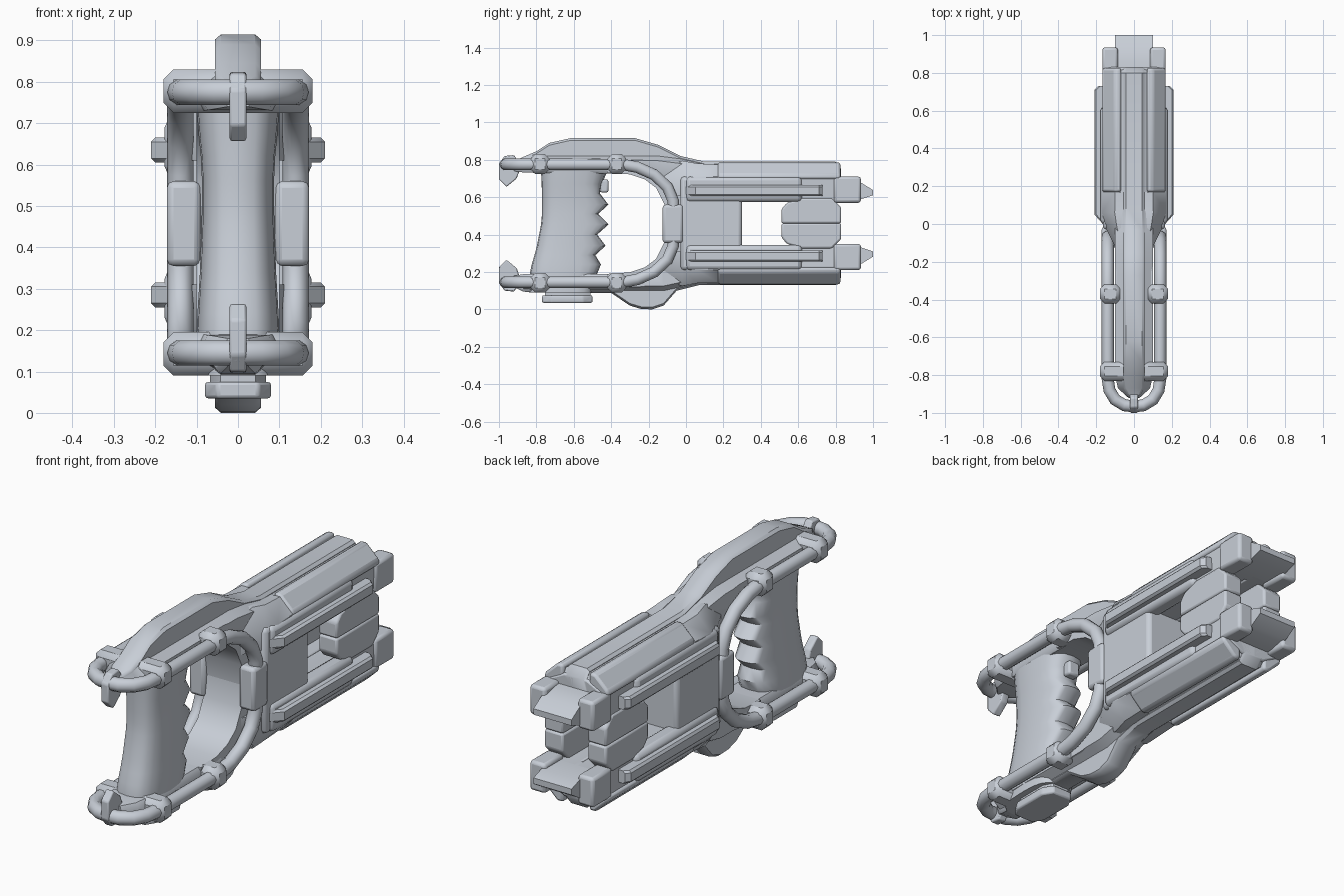
import bpy, bmesh, math

if "Cube" in bpy.data.objects:
    bpy.data.objects.remove(bpy.data.objects["Cube"])

MID = 0.46  # height of the up/down symmetry plane; all heights below are relative to it
grey = bpy.data.materials.new("pale_grey")
grey.diffuse_color = (0.58, 0.62, 0.68, 1)
grey.use_nodes = True
grey.node_tree.nodes["Principled BSDF"].inputs["Base Color"].default_value = grey.diffuse_color


def finish(ob, mirror="", bevel=0, segments=2, angle=35):
    ob.location.z = MID
    ob.data.materials.append(grey)
    if bevel:
        m = ob.modifiers.new("bevel", 'BEVEL')
        m.width, m.segments, m.limit_method = bevel, segments, 'ANGLE'
        m.angle_limit = math.radians(28)
    if mirror:
        m = ob.modifiers.new("mirror", 'MIRROR')
        m.use_axis = ("x" in mirror, False, "z" in mirror)
    bpy.ops.object.select_all(action='DESELECT')
    ob.select_set(True)
    bpy.context.view_layer.objects.active = ob
    bpy.ops.object.shade_smooth_by_angle(angle=math.radians(angle))
    return ob


def skin(name, rings, **kw):
    """Closed skin through equal-sized rings of points."""
    bm = bmesh.new()
    rows = [[bm.verts.new(p) for p in r] for r in rings]
    n = len(rows[0])
    for a, b in zip(rows, rows[1:]):
        for i in range(n):
            j = (i + 1) % n
            bm.faces.new((a[i], a[j], b[j], b[i]))
    bm.faces.new(rows[0])
    bm.faces.new(rows[-1])
    bmesh.ops.recalc_face_normals(bm, faces=bm.faces)
    me = bpy.data.meshes.new(name)
    bm.to_mesh(me)
    bm.free()
    ob = bpy.data.objects.new(name, me)
    bpy.context.collection.objects.link(ob)
    return finish(ob, **kw)


def side_prism(name, yh, x0, x1, **kw):
    return skin(name, [[(x, y, h) for y, h in yh] for x in (x0, x1)], **kw)


def long_prism(name, xh, y0, y1, **kw):
    return skin(name, [[(x, y, h) for x, h in xh] for y in (y0, y1)], **kw)


def box(name, x, y, h, **kw):
    return long_prism(name, [(x[0], h[0]), (x[1], h[0]), (x[1], h[1]), (x[0], h[1])], *y, **kw)


# Upper and lower spines: (y, half width, inner height, ridge height)
def spine(name, rows, s):
    rings = []
    for y, w, hb, ht in rows:
        hs = min(0.345, ht - 0.03)
        k = min(0.055, w * 0.8)
        half = [(w * 0.85, hb), (w, hb + 0.02), (w, hs - 0.01), (k, hs + 0.015),
                (k, ht - 0.012), (k * 0.75, ht)]
        ring = half + [(-x, h) for x, h in reversed(half)]
        rings.append([(x, y, s * h) for x, h in ring])
    skin(name, rings, angle=40)


spine("upper_spine", [(-.92, .03, .28, .33), (-.87, .085, .272, .355), (-.8, .1, .27, .385),
                      (-.73, .1, .27, .43), (-.62, .1, .27, .455), (-.27, .1, .265, .455),
                      (-.15, .1, .22, .42), (-.03, .1, .15, .36), (.1, .1, .15, .33),
                      (.8, .1, .15, .33), (.83, .1, .15, .29)], 1)
spine("lower_spine", [(-.92, .03, .28, .34), (-.87, .085, .272, .365), (-.8, .1, .27, .37),
                      (-.4, .1, .27, .372), (-.3, .1, .265, .44), (-.24, .1, .25, .458),
                      (-.18, .1, .235, .46), (-.12, .1, .2, .44), (-.05, .1, .15, .36),
                      (.07, .1, .15, .33), (.8, .1, .15, .33), (.83, .1, .15, .29)], -1)

# Curved inner wall of the hand opening
side_prism("hand_opening_wall", [(-.42, .34), (-.42, .27), (-.3, .262), (-.22, .235), (-.16, .19),
                                 (-.115, .1), (-.105, 0), (.05, 0), (.05, .25), (-.1, .32), (-.25, .34)],
           -.1, .1, mirror="z")

# Grip with finger ridges: (h, front y, back y, half width)
grip_rows = [(-.37, -.84, -.5, .1), (-.27, -.835, -.475, .1), (-.22, -.825, -.455, .098),
             (-.17, -.81, -.485, .095), (-.12, -.797, -.43, .092), (-.06, -.785, -.475, .09),
             (-.005, -.775, -.413, .088), (.05, -.77, -.47, .087), (.1, -.77, -.415, .087),
             (.16, -.77, -.46, .09), (.21, -.772, -.45, .095), (.28, -.775, -.42, .1)]
rings = []
for h, yf, yb, w in grip_rows:
    ring = []
    for i in range(20):
        a = 2 * math.pi * i / 20
        c, s = math.cos(a), math.sin(a)
        half = (-.46 - yf) / 2 if c < 0 else (yb + .46) + (-.46 - yf) / 2
        cy = (yf - .46) / 2
        ring.append((w * math.copysign(abs(s) ** .7, s), cy + half * math.copysign(abs(c) ** .7, c), h))
    rings.append(ring)
skin("grip", rings, angle=50)
box("trigger", (-.03, .03), (-.46, -.415), (.165, .235), bevel=.01)

# Base plate below the grip
oct_xy = [(.05, -.77), (.08, -.72), (.08, -.55), (.05, -.5)]
oct_xy += [(-x, y) for x, y in reversed(oct_xy)]
skin("base_plate", [[(x, y, h) for x, y in oct_xy] for h in (-.425, -.385)], bevel=.008)
skin("base_plate_neck", [[(x * .85, y * .9 - .06, h) for x, y in oct_xy] for h in (-.4, -.36)])

# Round guard tubes running from the nose loop along the arms and round the opening
path = [(0, -.965, .315), (.05, -.96, .315), (.1, -.93, .315), (.13, -.88, .315), (.139, -.82, .315),
        (.139, -.34, .315), (.139, -.26, .3), (.139, -.17, .26), (.139, -.1, .195), (.139, -.068, .12),
        (.139, -.065, 0)]
cu = bpy.data.curves.new("tube_path", 'CURVE')
cu.dimensions = '3D'
cu.bevel_depth, cu.bevel_resolution = .032, 3
sp = cu.splines.new('POLY')
sp.points.add(len(path) - 1)
for p, c in zip(sp.points, path):
    p.co = (*c, 1)
tmp = bpy.data.objects.new("tube_path", cu)
bpy.context.collection.objects.link(tmp)
me = bpy.data.meshes.new_from_object(tmp.evaluated_get(bpy.context.evaluated_depsgraph_get()))
bpy.data.objects.remove(tmp)
tube = bpy.data.objects.new("guard_tube", me)
bpy.context.collection.objects.link(tube)
me.materials.clear()
finish(tube, mirror="xz", angle=50)

# Clamps and sleeves on the tubes
box("front_clamp", (-.18, .18), (-.83, -.73), (.265, .37), bevel=.024, segments=1, mirror="z")
box("rear_clamp", (.07, .18), (-.42, -.32), (.265, .37), bevel=.024, segments=1, mirror="xz")
box("tube_sleeve", (.09, .172), (-.125, -.015), (-.105, .1), bevel=.016, mirror="x")

# Hooks holding the nose loops
side_prism("nose_hook", [(-1, .235), (-.96, .195), (-.905, .24), (-.88, .31), (-.92, .365),
                         (-.97, .36), (-1, .32)], -.02, .02, bevel=.006, mirror="z")

# Main body behind the hand opening
box("body_block", (-.165, .165), (-.03, .3), (-.25, .25), bevel=.02)
cheek = []
for y, w, ho, t in [(-.12, .1, .25, .3), (-.02, .15, .24, .335), (.06, .17, .25, .32), (.17, .168, .25, .315)]:
    cheek.append([(0, y, .15), (w, y, .15), (w, y, ho), (w * .6, y, t), (0, y, t)])
skin("body_shoulder", cheek, mirror="xz", angle=40)

# Long upper and lower arms
long_prism("long_arm", [(0, .13), (.1, .13), (.155, .115), (.16, .24), (.06, .29), (0, .29)],
           .1, .83, bevel=.008, mirror="xz")
long_prism("sloped_panel", [(.068, .24), (.168, .235), (.168, .262), (.1, .326), (.068, .326)],
           .17, .825, bevel=.012, mirror="xz")
box("rail_base", (.1, .178), (0, .62), (.115, .25), bevel=.022, mirror="xz")
long_rail = [(.15, .145), (.2, .145), (.21, .155), (.21, .195), (.2, .205), (.15, .205)]
skin("side_rail", [[(x - d, y, h) for x, h in long_rail]
                   for y, d in ((.0, .045), (.05, 0), (.71, 0), (.73, .02))], mirror="xz")

# Jaw blocks and end fittings
side_prism("jaw_block", [(.51, 0), (.51, .075), (.54, .11), (.62, .135), (.78, .135), (.83, .085), (.83, 0)],
           .065, .162, bevel=.01, mirror="xz")
box("end_clamp", (.085, .168), (.79, .935), (.11, .25), bevel=.014, mirror="xz")
side_prism("end_plate", [(.78, .24), (.86, .235), (.94, .215), (1, .178), (1, .15), (.94, .13), (.78, .13)],
           -.1, .1, mirror="z")
